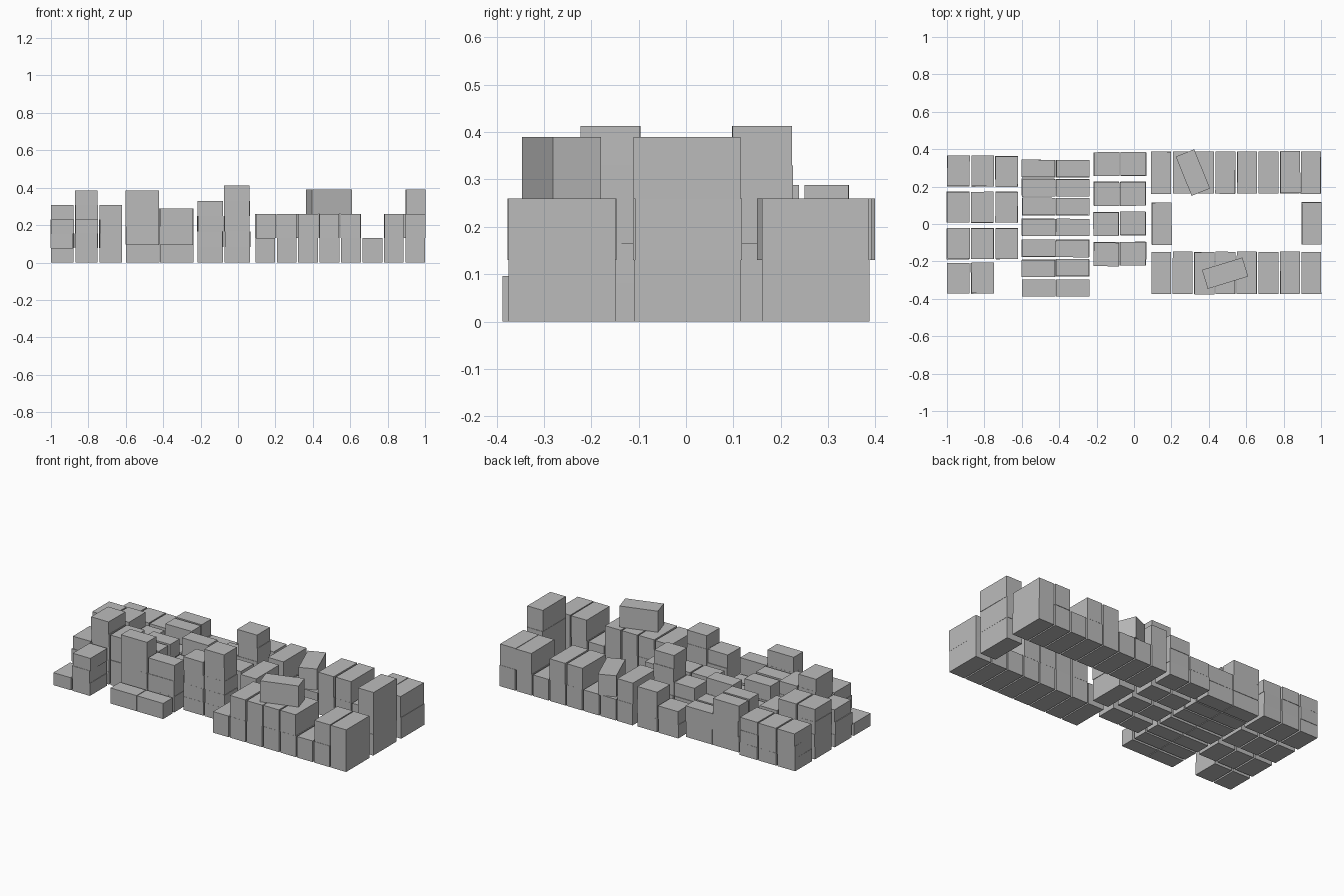
import bpy, math, random

random.seed(4)
cube = bpy.data.objects.get("Cube")
if cube:
    bpy.data.objects.remove(cube, do_unlink=True)

grey = bpy.data.materials.new("crate_grey")
grey.use_nodes = True
colour = (0.5, 0.5, 0.5, 1)
grey.diffuse_color = colour
grey.node_tree.nodes["Principled BSDF"].inputs["Base Color"].default_value = colour


def crate(name, x, y, z, size, turn=0):
    """One box whose underside is at height z."""
    bpy.ops.mesh.primitive_cube_add(size=1, location=(x, y, z + size[2] / 2),
                                    rotation=(0, 0, math.radians(turn)))
    ob = bpy.context.object
    ob.name = name
    ob.scale = size
    ob.data.materials.append(grey)


def stack(name, x, y, layers, size):
    """A pile of boxes, the upper ones set down slightly off line."""
    for i in range(layers):
        nudge = 0.003 if i else 0
        crate(name, x + random.uniform(-nudge, nudge), y + random.uniform(-nudge, nudge),
              i * size[2], size, random.uniform(-0.5, 0.5) if i else 0)


def block(name, xs, rows, size):
    """A grid of piles; each row is (y, layer counts along x)."""
    for y, counts in rows:
        for x, layers in zip(xs, counts):
            stack(name, x, y, layers, size)


# Small crates at the right end
block("small_crate", (-0.94, -0.81, -0.68), (
    (-0.29, (1, 3, 0)),
    (-0.105, (3, 5, 4)),
    (0.09, (4, 4, 3)),
    (0.282, (3, 3, 3)),
), (0.12, 0.164, 0.077))

# Long flat crates
block("flat_crate", (-0.51, -0.328), (
    (-0.342, (1, 1)),
    (-0.235, (4, 3)),
    (-0.13, (3, 2)),
    (-0.018, (3, 2)),
    (0.092, (2, 3)),
    (0.195, (3, 2)),
    (0.295, (3, 2)),
), (0.178, 0.092, 0.096))

# Square crates in the middle
block("square_crate", (-0.148, -0.004), (
    (-0.16, (4, 5)),
    (0.002, (3, 3)),
    (0.162, (3, 5)),
    (0.32, (2, 3)),
), (0.135, 0.126, 0.0825))

# Large crates around an open yard at the left end
large = (0.106, 0.226, 0.13)
columns = [0.146 + 0.1145 * i for i in range(8)]
block("large_crate", columns, (
    (-0.262, (1, 2, 2, 2, 2, 1, 2, 2)),
    (0.003, (2, 0, 0, 0, 0, 0, 0, 3)),
    (0.275, (2, 1, 1, 2, 2, 1, 2, 2)),
), large)

# Two large crates lying askew on the piles
crate("askew_front_crate", 0.487, -0.263, 0.26, large, 17 - 90)
crate("askew_back_crate", 0.315, 0.275, 0.13, large, 22)
